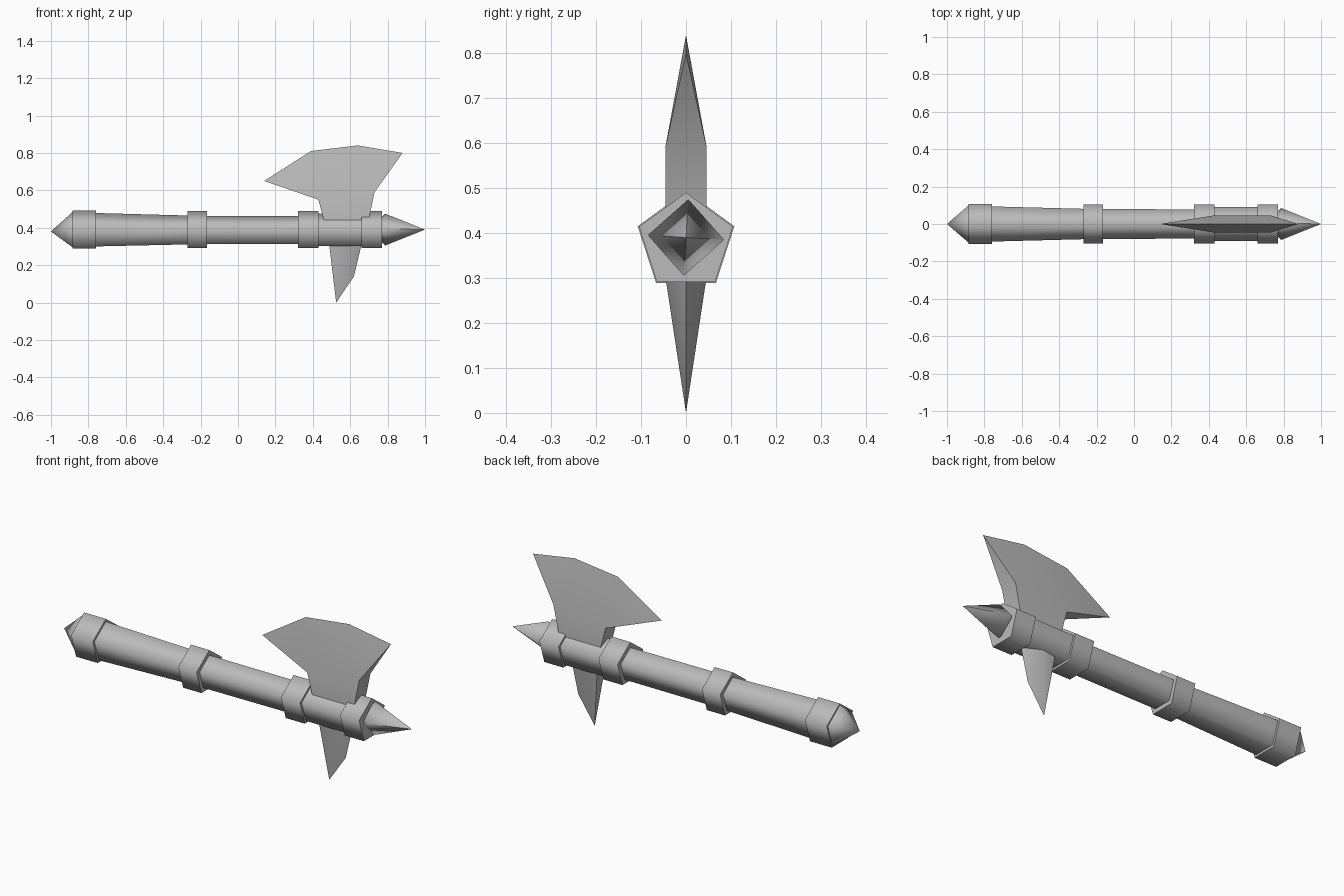
import bpy, bmesh
from math import sin, cos, pi, radians

cube = bpy.data.objects.get("Cube")
if cube:
    bpy.data.objects.remove(cube)

AXIS_Z = 0.38
HALF = 0.046          # half thickness of the blade

steel = bpy.data.materials.new("grey_steel")
steel.use_nodes = True
grey = (0.5, 0.5, 0.5, 1)
steel.diffuse_color = grey
steel.node_tree.nodes["Principled BSDF"].inputs["Base Color"].default_value = grey


def finish(name, bm, angle):
    """Turn a bmesh into an object, smooth below the given angle."""
    bmesh.ops.recalc_face_normals(bm, faces=bm.faces[:])
    mesh = bpy.data.meshes.new(name)
    bm.to_mesh(mesh)
    bm.free()
    mesh.materials.append(steel)
    obj = bpy.data.objects.new(name, mesh)
    bpy.context.collection.objects.link(obj)
    bpy.ops.object.select_all(action='DESELECT')
    obj.select_set(True)
    bpy.context.view_layer.objects.active = obj
    bpy.ops.object.shade_smooth_by_angle(angle=radians(angle))
    return obj


def lathe(name, profile, sides=5, turn=0.0, z=AXIS_Z):
    """Loft (x, radius) stations along x; a zero radius makes a point."""
    bm = bmesh.new()
    rings = []
    for x, r in profile:
        if r == 0:
            rings.append([bm.verts.new((x, 0, z))] * sides)
            continue
        angles = [turn + 2 * pi * i / sides for i in range(sides)]
        rings.append([bm.verts.new((x, r * sin(a), z + r * cos(a))) for a in angles])
    for a, b in zip(rings, rings[1:]):
        for i in range(sides):
            j = (i + 1) % sides
            bm.faces.new(list(dict.fromkeys((a[i], a[j], b[j], b[i]))))
    for ring, (x, r) in ((rings[0], profile[0]), (rings[-1], profile[-1])):
        if r:
            bm.faces.new(ring)
    return finish(name, bm, 80)


# Handle, thicker towards the pommel, and the sleeve under the blade
lathe("handle", [(-0.88, 0.102), (-0.22, 0.084), (0.4, 0.082)])
lathe("head_sleeve", [(0.38, 0.096), (0.72, 0.096)])

# Collars along the handle
for name, x0, x1, r in (("pommel_collar", -0.885, -0.76, 0.113),
                        ("middle_collar", -0.27, -0.165, 0.11),
                        ("lower_head_collar", 0.32, 0.43, 0.11),
                        ("upper_head_collar", 0.66, 0.77, 0.11)):
    lathe(name, [(x0, r), (x1, r)])

# Pointed ends
lathe("pommel_point", [(-1, 0), (-0.885, 0.104), (-0.8, 0.08)])
lathe("top_spike", [(0.7, 0), (0.787, 0.085), (1, 0)], sides=4, turn=0.06, z=0.39)


# Wedge blade: thick neck fanning out to a thin cutting rim
def blade():
    bm = bmesh.new()
    rim = [bm.verts.new((x, 0, z)) for x, z in
           ((0.14, 0.65), (0.39, 0.81), (0.64, 0.84), (0.88, 0.8))]
    necks = [[bm.verts.new((x, y, z)) for x, z in
              ((0.43, 0.55), (0.73, 0.59), (0.69, 0.4), (0.47, 0.4))]
             for y in (-HALF, HALF)]
    for a, b, c, d in necks:
        bm.faces.new((a, b, c, d))
        bm.faces.new((a, rim[0], rim[1]))
        bm.faces.new((a, rim[1], rim[2]))
        bm.faces.new((a, rim[2], b))
        bm.faces.new((b, rim[2], rim[3]))
    front, back = necks
    for i in (1, 2, 3):
        j = (i + 1) % 4
        bm.faces.new((front[i], front[j], back[j], back[i]))
    bm.faces.new((front[0], back[0], rim[0]))
    bm.faces.new((front[1], back[1], rim[3]))
    finish("axe_blade", bm, 25)


# Fang below the handle: blunt behind, sharp ridge towards the tip end
def fang():
    bm = bmesh.new()
    tip = bm.verts.new((0.525, 0, 0))
    knee = bm.verts.new((0.62, 0, 0.14))
    ridge = bm.verts.new((0.665, 0, 0.33))
    sides = [[bm.verts.new((0.485, s * 0.036, 0.33)),
              bm.verts.new((0.57, s * 0.05, 0.33))] for s in (-1, 1)]
    for back, mid in sides:
        bm.faces.new((tip, back, mid))
        bm.faces.new((tip, mid, knee))
        bm.faces.new((knee, mid, ridge))
    (b0, m0), (b1, m1) = sides
    bm.faces.new((tip, b0, b1))
    bm.faces.new((b0, m0, ridge, m1, b1))
    finish("lower_fang", bm, 40)


blade()
fang()
